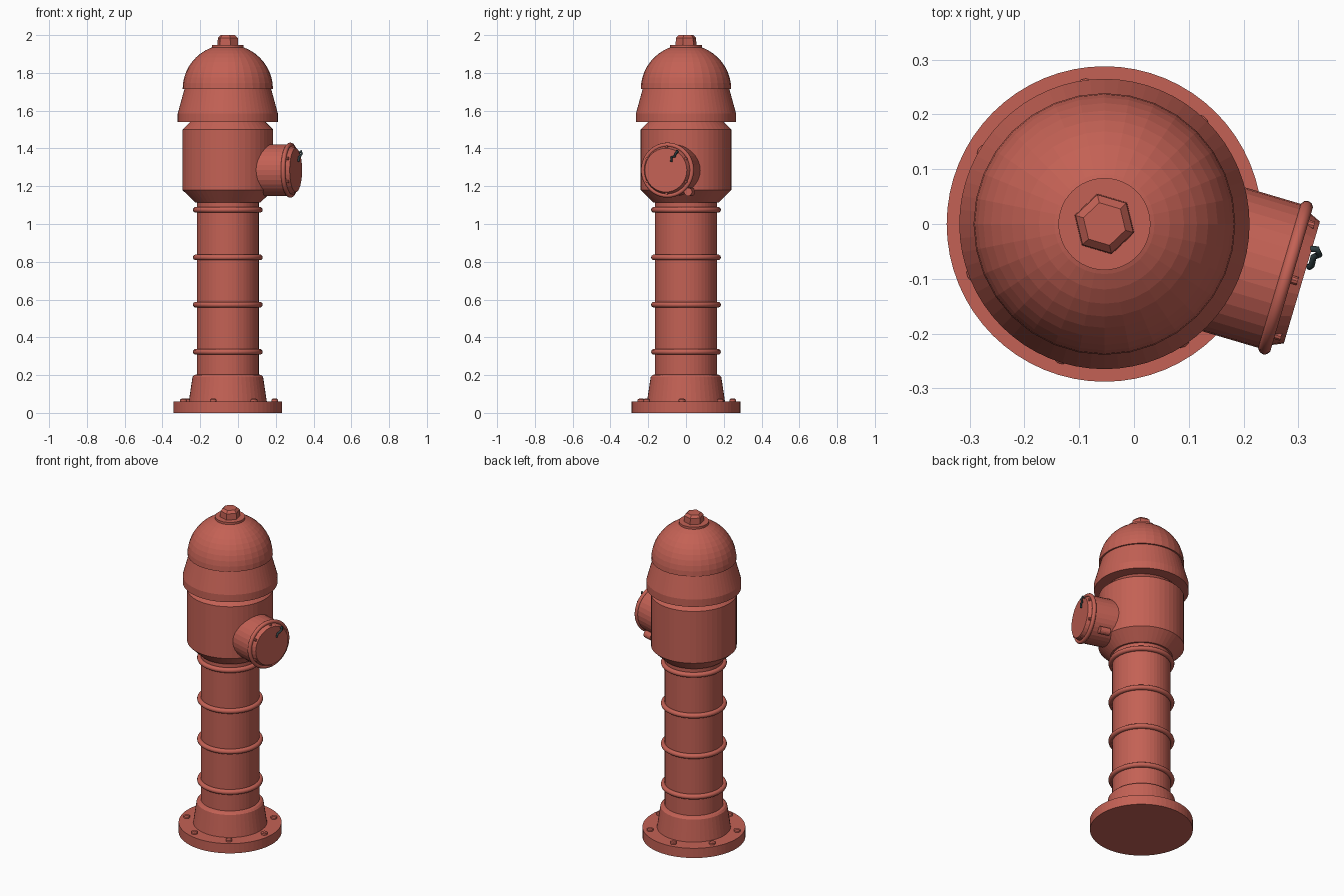
import bpy
from math import sin, cos, pi, radians
from mathutils import Matrix, Vector

default = bpy.data.objects.get("Cube")
if default:
    bpy.data.objects.remove(default, do_unlink=True)

AXIS = Vector((-0.054, 0, 0))
TURN = radians(-16.5)          # heading of the side outlet
UPRIGHT = Matrix.Translation(AXIS)
# outlet frame: local z runs outward from the barrel axis
OUTLET = (Matrix.Translation(AXIS + Vector((0, 0, 1.285)))
          @ Matrix.Rotation(TURN, 4, 'Z') @ Matrix.Rotation(pi / 2, 4, 'Y'))


def material(name, color):
    m = bpy.data.materials.new(name)
    m.use_nodes = True
    m.diffuse_color = color
    m.node_tree.nodes["Principled BSDF"].inputs["Base Color"].default_value = color
    return m


RED = material("brick red paint", (0.55, 0.12, 0.09, 1))
DARK = material("dark iron", (0.03, 0.05, 0.055, 1))


def lathe(name, profile, frame=UPRIGHT, sides=48, turn=0, smooth=False):
    """Spin a closed (radius, height) profile about the local z axis."""
    verts, faces = [], []
    n = len(profile)
    for r, z in profile:
        for k in range(sides):
            a = turn + 2 * pi * k / sides
            verts.append((r * cos(a), r * sin(a), z))
    for i in range(n - 1):
        for k in range(sides):
            j = (k + 1) % sides
            faces.append((i * sides + k, i * sides + j,
                          (i + 1) * sides + j, (i + 1) * sides + k))
    faces.append(tuple(reversed(range(sides))))
    faces.append(tuple(range((n - 1) * sides, n * sides)))
    mesh = bpy.data.meshes.new(name)
    mesh.from_pydata(verts, [], faces)
    mesh.materials.append(RED)
    obj = bpy.data.objects.new(name, mesh)
    bpy.context.collection.objects.link(obj)
    obj.matrix_world = frame
    if smooth:
        bpy.ops.object.select_all(action='DESELECT')
        obj.select_set(True)
        bpy.context.view_layer.objects.active = obj
        bpy.ops.object.shade_smooth_by_angle(angle=radians(35))
    return obj


def ring(name, radius, thickness, height, frame=UPRIGHT):
    bpy.ops.mesh.primitive_torus_add(major_radius=radius, minor_radius=thickness,
                                     major_segments=48, minor_segments=10)
    obj = bpy.context.object
    obj.name = name
    obj.matrix_world = frame @ Matrix.Translation((0, 0, height))
    obj.data.materials.append(RED)
    bpy.ops.object.shade_smooth_by_angle(angle=radians(50))


# base flange, foot and column
lathe("base_flange", [(0.288, 0), (0.288, 0.06)], sides=64)
lathe("foot", [(0.208, 0.05), (0.187, 0.19), (0.178, 0.2), (0.16, 0.205)])
lathe("column", [(0.164, 0.15), (0.164, 1.12)])
for i, z in enumerate((0.323, 0.573, 0.823, 1.075)):
    ring(f"column_ring_{i + 1}", 0.17, 0.015, z)
for k in range(7):
    a = radians(-5) + 2 * pi * k / 7
    spot = UPRIGHT @ Matrix.Translation((0.25 * cos(a), 0.25 * sin(a), 0))
    lathe(f"flange_bolt_{k + 1}", [(0.018, 0.055), (0.018, 0.07), (0.012, 0.075)],
          spot, sides=12)

# barrel and bonnet
lathe("barrel", [(0.174, 1.115), (0.24, 1.18), (0.24, 1.5), (0.2, 1.54), (0.2, 1.58)])
lathe("bonnet_skirt", [(0.265, 1.54), (0.265, 1.585), (0.228, 1.72)], sides=64)
dome = [(0.239 * cos(t), 1.715 + 0.235 * sin(t))
        for t in (pi / 2 * i / 12 for i in range(12))]
lathe("bonnet_dome", dome, sides=32)
lathe("nut_collar", [(0.084, 1.925), (0.084, 1.948)])
lathe("top_nut", [(0.057, 1.94), (0.055, 1.985), (0.04, 2.0)], sides=6, turn=TURN)

# side outlet and its cap
lathe("outlet_pipe", [(0.137, 0.1), (0.137, 0.35)], OUTLET, sides=32)
ring("outlet_ring", 0.134, 0.012, 0.345, OUTLET)
lathe("outlet_cap", [(0.132, 0.34), (0.116, 0.376)], OUTLET, sides=32)
for k in range(6):
    a = 2 * pi * k / 6
    spot = OUTLET @ Matrix.Translation((0.122 * cos(a), 0.122 * sin(a), 0))
    lathe(f"cap_stud_{k + 1}", [(0.008, 0.34), (0.008, 0.368)], spot, sides=10)
knob = OUTLET @ Matrix.Translation((0.115, 0.1, 0))
lathe("outlet_lug", [(0.022, 0.24), (0.022, 0.3)], knob, sides=16)

# small iron hook on the cap face
path = [(0.316, -0.045, 1.372), (0.334, -0.046, 1.386), (0.338, -0.056, 1.372),
        (0.328, -0.06, 1.358), (0.324, -0.076, 1.354), (0.32, -0.078, 1.33)]
curve = bpy.data.curves.new("cap_hook", 'CURVE')
curve.dimensions = '3D'
curve.bevel_depth = 0.006
curve.use_fill_caps = True
spline = curve.splines.new('POLY')
spline.points.add(len(path) - 1)
for point, co in zip(spline.points, path):
    point.co = (*co, 1)
curve.materials.append(DARK)
bpy.context.collection.objects.link(bpy.data.objects.new("cap_hook", curve))
